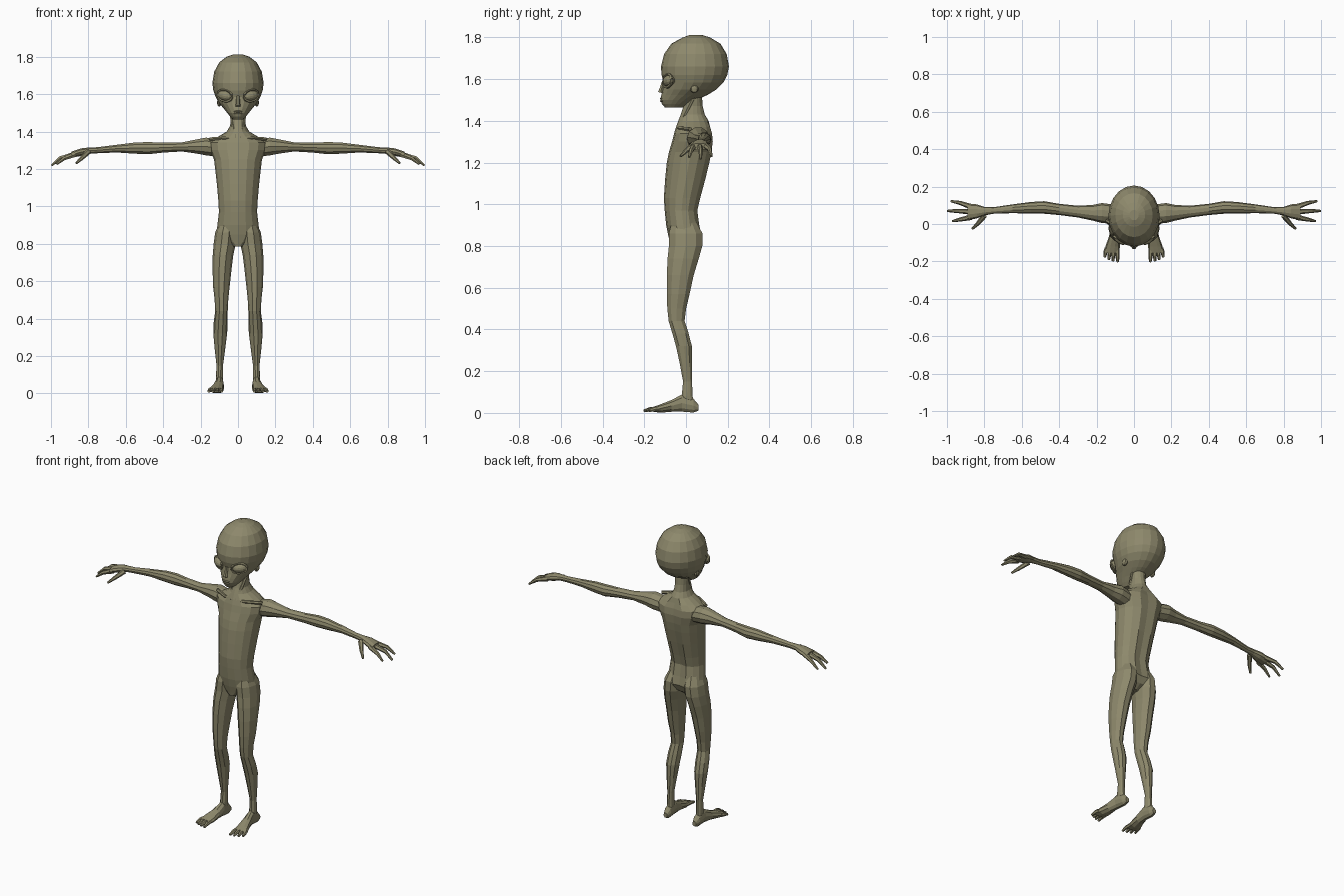
import bpy, bmesh, math
from mathutils import Vector, Matrix

skin = bpy.data.materials.new("olive skin")
skin.diffuse_color = (0.27, 0.25, 0.15, 1)


def finish(name, bm, mirror=False):
    bmesh.ops.recalc_face_normals(bm, faces=bm.faces)
    me = bpy.data.meshes.new(name)
    bm.to_mesh(me)
    bm.free()
    me.materials.append(skin)
    ob = bpy.data.objects.new(name, me)
    bpy.context.collection.objects.link(ob)
    if mirror:
        ob.modifiers.new("Mirror", 'MIRROR').use_mirror_merge = False
    return ob


def skin_rings(bm, rings):
    """Bridge rings of points into a closed, capped tube."""
    vs = [[bm.verts.new(p) for p in r] for r in rings]
    n = len(vs[0])
    for a, b in zip(vs, vs[1:]):
        for i in range(n):
            j = (i + 1) % n
            bm.faces.new((a[i], a[j], b[j], b[i]))
    bm.faces.new(vs[0])
    bm.faces.new(vs[-1])


def loft(bm, axis, sections, n):
    """Elliptic sections (t, a0, a1, b0, b1) stacked along an axis."""
    rings = []
    for t, a0, a1, b0, b1 in sections:
        ring = []
        for i in range(n):
            w = 2 * math.pi * i / n
            a = (a0 + a1) / 2 + (a1 - a0) / 2 * math.cos(w)
            b = (b0 + b1) / 2 + (b1 - b0) / 2 * math.sin(w)
            ring.append({'x': (t, a, b), 'y': (a, t, b), 'z': (a, b, t)}[axis])
        rings.append(ring)
    skin_rings(bm, rings)


def tube(bm, pts, radii, n=6):
    """Tapered round tube through points."""
    pts = [Vector(p) for p in pts]
    rings = []
    for k, p in enumerate(pts):
        d = pts[min(k + 1, len(pts) - 1)] - pts[max(k - 1, 0)]
        m = d.to_track_quat('Z', 'Y').to_matrix()
        rings.append([p + m @ Vector((radii[k] * math.cos(2 * math.pi * i / n),
                                      radii[k] * math.sin(2 * math.pi * i / n), 0))
                      for i in range(n)])
    skin_rings(bm, rings)


def ball(bm, loc, size, rot=Matrix(), u=12, v=8):
    m = Matrix.Translation(loc) @ rot @ Matrix.Diagonal((*size, 1))
    bmesh.ops.create_uvsphere(bm, u_segments=u, v_segments=v, radius=1, matrix=m)


# Head: large skull narrowing to a small chin (z, half width, front, back)
head = [(1.812, .025, .02, .075), (1.80, .06, -.015, .115), (1.77, .1, -.07, .165),
        (1.72, .127, -.105, .195), (1.66, .137, -.12, .206), (1.62, .132, -.117, .198),
        (1.585, .12, -.107, .18), (1.55, .1, -.112, .145), (1.525, .078, -.118, .105),
        (1.50, .058, -.122, .05), (1.48, .042, -.115, .015), (1.463, .026, -.1, -.02)]
bm = bmesh.new()
loft(bm, 'z', [(z, -w, w, f, b) for z, w, f, b in head], 20)
finish("head", bm)

# Eyes: tilted almond bulges, each inside a raised lid
tilt = Matrix.Rotation(math.radians(28), 4, 'Z') @ Matrix.Rotation(math.radians(-12), 4, 'Y')
bm = bmesh.new()
ball(bm, (.07, -.082, 1.592), (.042, .026, .027), tilt)
finish("eyes", bm, True)
bm = bmesh.new()
lid = []
for i in range(15):
    w = 2 * math.pi * i / 14
    lid.append(Vector((.07, -.088, 1.592)) + tilt @ Vector((.044 * math.cos(w), 0, .03 * math.sin(w))))
tube(bm, lid, [.007] * 15, 5)
finish("eyelids", bm, True)

# Nose, lips and ears
bm = bmesh.new()
tube(bm, [(0, -.108, 1.59), (0, -.117, 1.555), (0, -.122, 1.535)], [.008, .011, .014])
finish("nose", bm)
bm = bmesh.new()
for z in (1.507, 1.495):
    ball(bm, (0, -.113, z), (.024, .013, .006), u=10, v=6)
finish("lips", bm)
bm = bmesh.new()
ball(bm, (.1, .04, 1.555), (.012, .02, .022), u=8, v=6)
finish("ears", bm, True)

# Neck and torso (z, half width, front, back)
torso = [(1.54, .045, 0, .075), (1.47, .039, -.012, .08), (1.43, .042, -.025, .09),
         (1.40, .06, -.037, .108), (1.37, .11, -.048, .122), (1.34, .155, -.057, .132),
         (1.30, .15, -.067, .136), (1.25, .128, -.082, .13), (1.2, .122, -.092, .12),
         (1.12, .113, -.1, .1), (1.03, .105, -.106, .075), (.97, .102, -.102, .06),
         (.9, .11, -.095, .07), (.85, .116, -.085, .08), (.81, .07, -.075, .055),
         (.785, .025, -.07, .02)]
bm = bmesh.new()
loft(bm, 'z', [(z, -w, w, f, b) for z, w, f, b in torso], 16)
for v in bm.verts:  # spine groove
    if abs(v.co.x) < .005 and v.co.y > .03 and .83 < v.co.z < 1.38:
        v.co.y -= .012
finish("torso", bm)

# Collar bones and neck cords
bm = bmesh.new()
tube(bm, [(.012, -.04, 1.365), (.07, -.03, 1.365), (.15, .02, 1.36)], [.008, .009, .01])
tube(bm, [(.01, -.042, 1.365), (.026, -.005, 1.43), (.04, .04, 1.52)], [.007, .01, .01])
finish("collar_bones", bm, True)

# Arms with palm, three fingers and a thumb
arm = [(.08, .0, .1, 1.26, 1.355), (.17, .005, .112, 1.27, 1.37), (.22, .018, .102, 1.28, 1.36),
       (.30, .035, .098, 1.292, 1.343), (.40, .048, .108, 1.286, 1.342),
       (.48, .055, .122, 1.277, 1.345), (.55, .056, .118, 1.28, 1.343),
       (.65, .058, .105, 1.287, 1.33), (.75, .055, .09, 1.283, 1.317),
       (.80, .046, .092, 1.28, 1.315), (.84, .03, .105, 1.268, 1.311),
       (.89, .02, .11, 1.26, 1.293)]
bm = bmesh.new()
loft(bm, 'x', arm, 10)
finish("arms", bm, True)
bm = bmesh.new()
for p in ([(.87, .092, 1.28), (.93, .113, 1.264), (.978, .122, 1.23)],
          [(.87, .065, 1.28), (.95, .07, 1.258), (.997, .07, 1.218)],
          [(.87, .036, 1.278), (.93, .024, 1.256), (.97, .015, 1.225)],
          [(.80, .045, 1.292), (.835, .002, 1.258), (.865, -.026, 1.23)]):
    tube(bm, p, [.015, .011, .006])
finish("fingers", bm, True)

# Legs (z, inner, outer, front, back)
leg = [(.92, .02, .095, -.07, .05), (.86, .008, .122, -.086, .083), (.80, .012, .13, -.086, .082),
       (.74, .025, .135, -.092, .065), (.66, .035, .136, -.095, .04), (.57, .045, .133, -.094, .02),
       (.50, .052, .125, -.092, .003), (.44, .055, .122, -.085, -.005),
       (.38, .055, .13, -.067, .015), (.32, .058, .132, -.05, .03), (.24, .068, .125, -.032, .03),
       (.15, .08, .115, -.015, .03), (.08, .079, .118, -.022, .033), (.03, .08, .115, -.03, .045)]
bm = bmesh.new()
loft(bm, 'z', leg, 10)
finish("legs", bm, True)

# Feet (y, inner, outer, bottom, top) with four toes
foot = [(.06, .085, .11, .01, .04), (.035, .076, .12, .0, .07), (-.02, .076, .122, .004, .09),
        (-.07, .075, .135, .004, .063), (-.12, .075, .153, .0, .043), (-.155, .08, .157, .004, .03)]
bm = bmesh.new()
loft(bm, 'y', foot, 10)
finish("feet", bm, True)
bm = bmesh.new()
for x, tx, ty in ((.09, .087, -.203), (.11, .112, -.198), (.128, .135, -.19), (.146, .157, -.177)):
    tube(bm, [(x, -.13, .02), ((x + tx) / 2, ty + .03, .018), (tx, ty, .01)], [.012, .011, .007])
finish("toes", bm, True)
